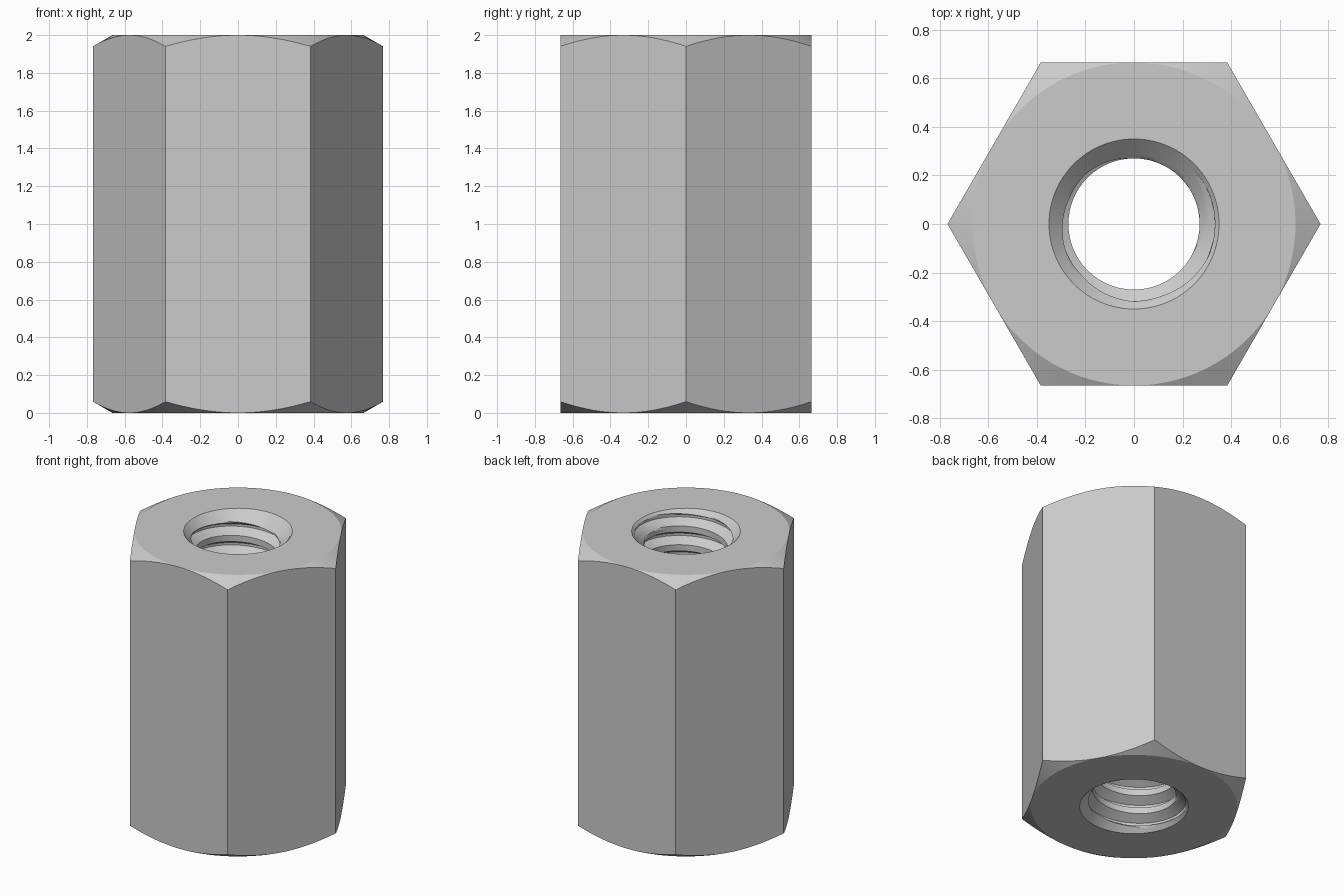
import bpy, bmesh
from math import pi, sin, cos, tan, radians

if "Cube" in bpy.data.objects:
    bpy.data.objects.remove(bpy.data.objects["Cube"])

H = 2.0                    # height
APO = 0.665                # half width across flats
MINOR, MAJOR = 0.27, 0.333 # thread radii
SINK = 0.35                # countersink mouth radius
PITCH = H / 15
PHASE = -0.025             # groove centre height at angle 0
ROOT = PITCH / 16          # half width of groove root
FLANK = (MAJOR - MINOR) * tan(radians(30))
N = 96                     # segments around
SUB = 4                    # subdivisions per thread face


def thread_radius(d):
    """Radius at axial distance d from the groove centre."""
    d = abs((d + PITCH / 2) % PITCH - PITCH / 2)
    return min(MAJOR, max(MINOR, MAJOR - (d - ROOT) * (MAJOR - MINOR) / FLANK))


# thread profile heights over one turn, relative to the groove centre
corners = [-ROOT - FLANK, -ROOT, ROOT, ROOT + FLANK, PITCH - ROOT - FLANK]
steps = [a + (b - a) * i / SUB for a, b in zip(corners, corners[1:]) for i in range(SUB)]


def column(t):
    """Closed section of the nut (radius, z) at angle t."""
    hexr = APO / cos((t % (pi / 3)) - pi / 6)
    drop = (hexr - APO) * tan(radians(30))
    pts = [(SINK, 0), (APO, 0), (hexr, drop), (hexr, H - drop), (APO, H), (SINK, H)]
    bore = []
    for turn in range(-2, 18):
        for s in steps:
            d = s + turn * PITCH
            z = min(H, max(0.0, d + PHASE + PITCH * t / (2 * pi)))
            d = z - PHASE - PITCH * t / (2 * pi)
            bore.append((max(thread_radius(d), SINK - min(z, H - z)), z))
    return pts + bore[::-1]


# sweep the section round the axis, then weld the seam and clamped ends
bm = bmesh.new()
cols = []
for j in range(N + 1):
    t = 2 * pi * j / N
    cols.append([bm.verts.new((r * cos(t), r * sin(t), z)) for r, z in column(t)])
for a, b in zip(cols, cols[1:]):
    for k in range(len(a)):
        m = (k + 1) % len(a)
        bm.faces.new((a[k], b[k], b[m], a[m]))
bmesh.ops.remove_doubles(bm, verts=bm.verts, dist=1e-5)
bmesh.ops.recalc_face_normals(bm, faces=bm.faces)

mesh = bpy.data.meshes.new("hex_coupling_nut")
bm.to_mesh(mesh)
bm.free()
nut = bpy.data.objects.new("hex_coupling_nut", mesh)
bpy.context.collection.objects.link(nut)
bpy.context.view_layer.objects.active = nut
nut.select_set(True)
bpy.ops.object.shade_smooth_by_angle(angle=radians(20))
